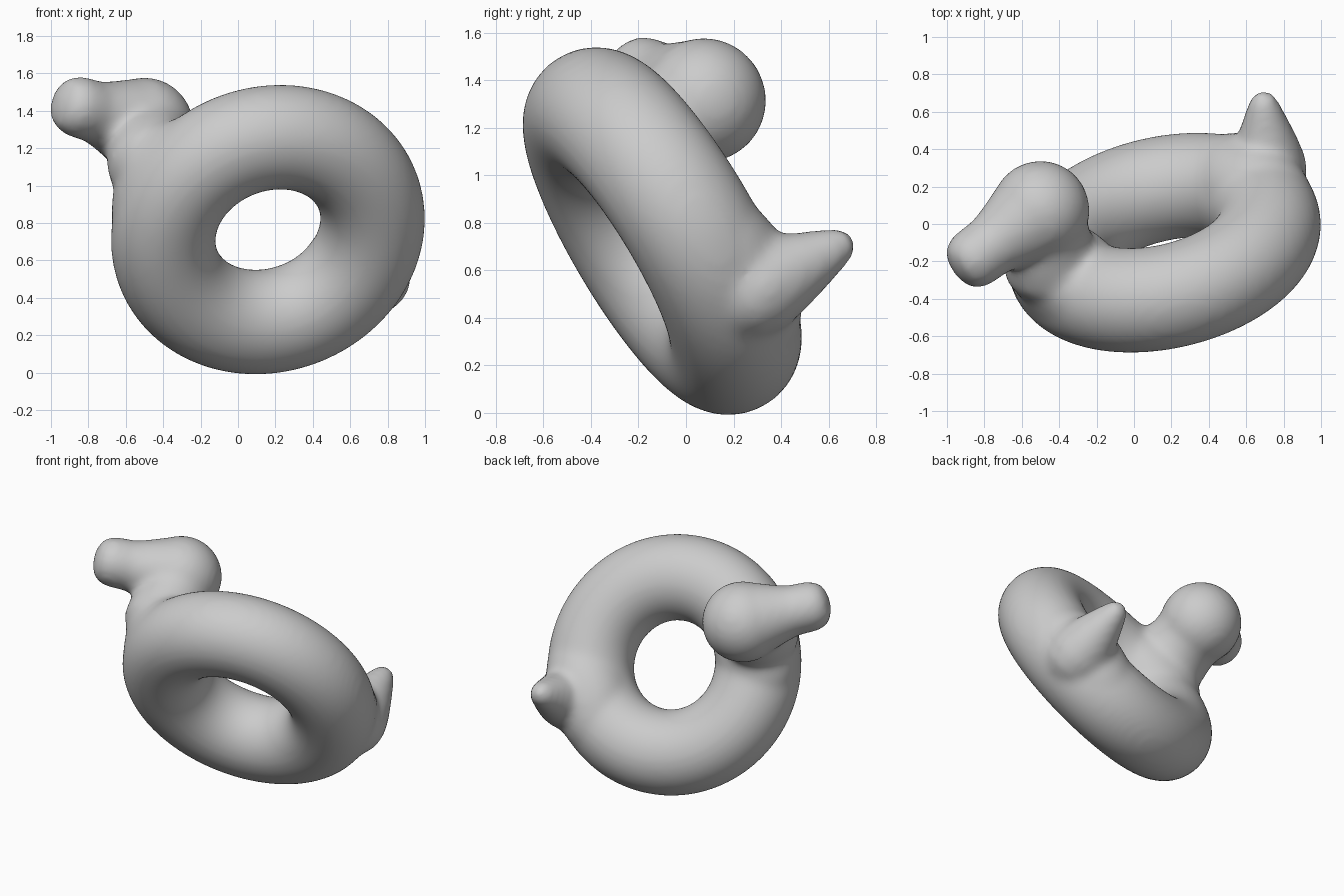
import bpy
import math
from mathutils import Vector, Matrix

if "Cube" in bpy.data.objects:
    bpy.data.objects.remove(bpy.data.objects["Cube"])

AXIS = Vector((-0.2, 0.84, 0.5)).normalized()   # ring axis, pointing to the head side
CENTRE = Vector((0.16, -0.10, 0.765))
HEAD = Vector((-0.5, 0.075, 1.315))
RING_R = 0.572
parts = []


def lathe(start, end, profile, sides=40):
    """Closed turned form along start->end; profile = (distance, radius) pairs."""
    d = (end - start).normalized()
    q = d.to_track_quat('Z', 'Y')
    verts, faces = [], []
    for dist, r in profile:
        for i in range(sides):
            a = 2 * math.pi * i / sides
            verts.append(start + q @ Vector((r * math.cos(a), r * math.sin(a), dist)))
    n = len(profile)
    for k in range(n - 1):
        for i in range(sides):
            j = (i + 1) % sides
            faces.append((k * sides + i, k * sides + j, (k + 1) * sides + j, (k + 1) * sides + i))
    faces.append(tuple(reversed(range(sides))))
    faces.append(tuple(range((n - 1) * sides, n * sides)))
    mesh = bpy.data.meshes.new("turned_part")
    mesh.from_pydata(verts, [], faces)
    ob = bpy.data.objects.new("turned_part", mesh)
    bpy.context.collection.objects.link(ob)
    parts.append(ob)


def shoulder(toward, out, up, size):
    """Ellipsoid swelling on the ring; size = half lengths along tangent, outward, axis."""
    u = toward - CENTRE
    u = (u - AXIS * u.dot(AXIS)).normalized()
    t = AXIS.cross(u)
    rot = Matrix((t, u, AXIS)).transposed().to_4x4()
    pos = CENTRE + u * (RING_R + out) + AXIS * up
    bpy.ops.mesh.primitive_uv_sphere_add(segments=48, ring_count=24, radius=1)
    ob = bpy.context.object
    ob.matrix_world = Matrix.Translation(pos) @ rot @ Matrix.Diagonal((*size, 1))
    parts.append(ob)


# Tilted ring
bpy.ops.mesh.primitive_torus_add(location=CENTRE, major_segments=96, minor_segments=48,
                                 major_radius=RING_R, minor_radius=0.28,
                                 rotation=AXIS.to_track_quat('Z', 'Y').to_euler())
ring = bpy.context.object
parts.append(ring)

# Head
bpy.ops.mesh.primitive_uv_sphere_add(segments=48, ring_count=24, radius=0.264, location=HEAD)
parts.append(bpy.context.object)

# Neck, on a broad swelling of the ring
lathe(Vector((-0.42, -0.33, 1.03)), HEAD,
      [(0, 0.2), (0.12, 0.255), (0.22, 0.25), (0.32, 0.235), (0.42, 0.235), (0.5, 0.22)])
shoulder(Vector((-0.45, -0.28, 1.05)), 0.02, 0.07, (0.42, 0.28, 0.27))

# Blunt beak
lathe(HEAD, Vector((-0.85, -0.18, 1.42)),
      [(0, 0.22), (0.15, 0.225), (0.25, 0.19), (0.34, 0.165), (0.42, 0.165),
       (0.49, 0.16), (0.55, 0.125), (0.58, 0.05)])

# Pointed tail, on a swelling of the ring
lathe(Vector((0.73, 0.16, 0.455)), Vector((0.69, 0.68, 0.72)),
      [(0, 0.16), (0.08, 0.20), (0.18, 0.205), (0.28, 0.18), (0.38, 0.145), (0.46, 0.115),
       (0.54, 0.085), (0.59, 0.06), (0.61, 0.03)])
shoulder(Vector((0.68, 0.5, 0.64)), 0.01, 0.05, (0.45, 0.27, 0.27))

# Fuse everything into one soft skin
bpy.ops.object.select_all(action='DESELECT')
for ob in parts:
    ob.select_set(True)
bpy.context.view_layer.objects.active = ring
bpy.ops.object.join()
ring.name = "float_ring_body"
remesh = ring.modifiers.new("fuse", 'REMESH')
remesh.mode = 'VOXEL'
remesh.voxel_size = 0.022
remesh.use_smooth_shade = True
soft = ring.modifiers.new("soften", 'SMOOTH')
soft.factor = 0.5
soft.iterations = 18
bpy.ops.object.shade_smooth()
